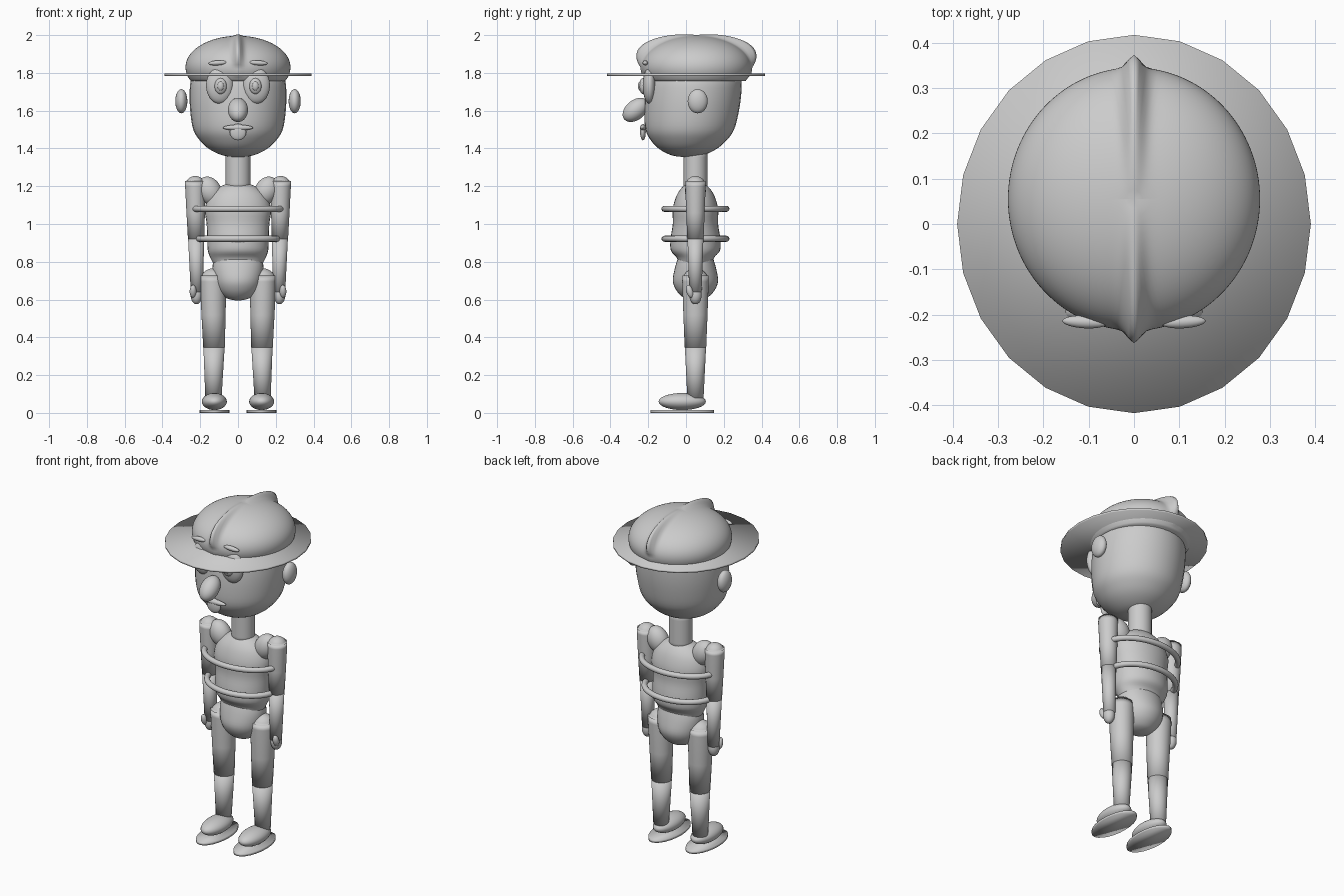
import bpy, bmesh, math
from mathutils import Matrix, Vector

if "Cube" in bpy.data.objects:
    bpy.data.objects.remove(bpy.data.objects["Cube"])

YC = 0.05  # body axis sits slightly behind the origin


def finish(name, bm, pair=False):
    bmesh.ops.recalc_face_normals(bm, faces=bm.faces[:])
    for f in bm.faces:
        f.smooth = True
    me = bpy.data.meshes.new(name)
    bm.to_mesh(me)
    bm.free()
    ob = bpy.data.objects.new(name, me)
    bpy.context.collection.objects.link(ob)
    if pair:
        ob.modifiers.new("mirror", 'MIRROR').use_mirror_merge = False
    return ob


def ball(name, loc, rad, rot=(0, 0, 0), pair=False):
    bm = bmesh.new()
    r = Matrix.Rotation(rot[2], 4, 'Z') @ Matrix.Rotation(rot[1], 4, 'Y') @ Matrix.Rotation(rot[0], 4, 'X')
    m = Matrix.Translation(loc) @ r @ Matrix.Diagonal((*rad, 1))
    bmesh.ops.create_uvsphere(bm, u_segments=32, v_segments=16, radius=1, matrix=m)
    return finish(name, bm, pair)


def disc(name, loc, rx, ry, h, pair=False):
    bm = bmesh.new()
    m = Matrix.Translation(loc) @ Matrix.Diagonal((rx, ry, h, 1))
    bmesh.ops.create_cone(bm, cap_ends=True, segments=24, radius1=1, radius2=1, depth=1, matrix=m)
    return finish(name, bm, pair)


def loft(name, rows, steps=4, pair=False, seg=32):
    """Smooth stack of ellipses: rows of (z, rx, ry, cx, cy)."""
    rows = [Vector(r) for r in rows]
    pts = []
    for i in range(len(rows) - 1):
        a, b, c, d = rows[max(i - 1, 0)], rows[i], rows[i + 1], rows[min(i + 2, len(rows) - 1)]
        for k in range(steps):
            t = k / steps
            pts.append(0.5 * (2 * b + (c - a) * t + (2 * a - 5 * b + 4 * c - d) * t * t
                              + (3 * b - a - 3 * c + d) * t ** 3))
    pts.append(rows[-1])
    bm = bmesh.new()
    rings = []
    for z, rx, ry, cx, cy in pts:
        rings.append([bm.verts.new((cx + max(rx, .001) * math.cos(2 * math.pi * i / seg),
                                    cy + max(ry, .001) * math.sin(2 * math.pi * i / seg), z))
                      for i in range(seg)])
    for p, q in zip(rings, rings[1:]):
        for i in range(seg):
            j = (i + 1) % seg
            bm.faces.new((p[i], p[j], q[j], q[i]))
    bm.faces.new(rings[0])
    bm.faces.new(rings[-1])
    return finish(name, bm, pair)


def limb(name, top, bottom, r_top, r_bottom, x_top, x_bottom, round_top=False):
    rows = [(bottom, r_bottom, r_bottom, x_bottom, YC), (top, r_top, r_top, x_top, YC)]
    if round_top:
        for a in (22, 45, 67, 82, 90):
            s, c = math.sin(math.radians(a)), math.cos(math.radians(a))
            rows.append((top + r_top * s, r_top * c, r_top * c, x_top, YC))
    return loft(name, rows, 2, True)


def hoop(name, z, rx, ry, minor):
    bm = bmesh.new()
    n, m = 64, 12
    v = []
    for i in range(n):
        a = 2 * math.pi * i / n
        for j in range(m):
            b = 2 * math.pi * j / m
            o = minor * math.cos(b)
            v.append(bm.verts.new(((rx + o) * math.cos(a), YC + (ry + o) * math.sin(a),
                                   z + minor * math.sin(b))))
    for i in range(n):
        for j in range(m):
            i2, j2 = (i + 1) % n, (j + 1) % m
            bm.faces.new((v[i * m + j], v[i2 * m + j], v[i2 * m + j2], v[i * m + j2]))
    return finish(name, bm)


# hat brim
disc("hat_brim", (0, 0, 1.79), 0.39, 0.417, 0.012)

# hat crown: cut ellipsoid with a raised seam front to back
bm = bmesh.new()
bmesh.ops.create_uvsphere(bm, u_segments=128, v_segments=48, radius=1)
bmesh.ops.bisect_plane(bm, geom=bm.verts[:] + bm.edges[:] + bm.faces[:], plane_co=(0, 0, -0.44),
                       plane_no=(0, 0, -1), clear_outer=True)
bmesh.ops.holes_fill(bm, edges=[e for e in bm.edges if e.is_boundary])
for vert in bm.verts:
    u = vert.co.copy()
    x, y, z = u.x * 0.278, 0.055 + u.y * 0.29, 1.83 + u.z * 0.166
    if u.z > -0.3:
        g = math.exp(-(x / 0.022) ** 2)
        w = max(0, 2 * abs(u.y) * max(u.z, 0)) ** 0.9
        y += g * u.y * (0.062 * w + 0.006)
        z += g * (0.018 * w + 0.004 * max(u.z, 0))
    vert.co = (x, y, z)
finish("hat_crown", bm)

# head
head = [(1.353, 0), (1.363, .08), (1.395, .15), (1.44, .2), (1.50, .237), (1.6, .253),
        (1.7, .256), (1.77, .246), (1.85, .2), (1.89, .1)]
loft("head", [(z, r, r * .99, 0, .03 + (z - 1.6) * .1) for z, r in head])

# face
ball("ears", (.3, .062, 1.65), (.032, .053, .064), pair=True)
ball("eyes", (.097, -.193, 1.733), (.072, .036, .096), pair=True)
ball("irises", (.092, -.228, 1.73), (.032, .02, .042), pair=True)
ball("pupils", (.092, -.243, 1.73), (.017, .012, .024), pair=True)
ball("eyebrows", (.108, -.216, 1.853), (.05, .014, .013), rot=(0, .06, .05), pair=True)
ball("nose", (0, -.267, 1.604), (.053, .078, .052), rot=(.7, 0, 0))
ball("upper_lip", (0, -.228, 1.51), (.08, .016, .015))
ball("lower_lip", (0, -.228, 1.487), (.044, .015, .044))

# neck, torso and pelvis
loft("neck", [(1.17, .066, .063, 0, YC), (1.4, .066, .063, 0, YC)])
torso = [(.78, .125, .09), (.82, .146, .098), (.86, .16, .13), (.92, .163, .132), (1.0, .166, .12),
         (1.08, .175, .12), (1.15, .15, .1), (1.195, .1, .07), (1.215, .05, .04)]
loft("torso", [(z, rx, ry, 0, YC) for z, rx, ry in torso])
pelvis = [(.594, 0, 0), (.6, .04, .04), (.615, .075, .07), (.65, .108, .102), (.7, .127, .12),
          (.77, .135, .108), (.83, .125, .09)]
loft("pelvis", [(z, rx, ry, 0, YC) for z, rx, ry in pelvis])

# straps round the chest
hoop("upper_strap", 1.08, .233, .164, .016)
hoop("lower_strap", .922, .212, .164, .016)

# arms
ball("shoulders", (.15, YC, 1.175), (.062, .055, .08), rot=(0, .5, 0), pair=True)
limb("upper_arms", 1.2, .92, .054, .043, .226, .222, True)
limb("forearms", .92, .64, .042, .033, .222, .217)
ball("hands", (.22, .05, .625), (.031, .033, .05), pair=True)
ball("thumbs", (.238, .02, .643), (.018, .018, .035), rot=(.3, 0, 0), pair=True)

# legs
limb("thighs", .695, .345, .07, .057, .132, .127, True)
limb("calves", .345, .08, .056, .043, .127, .13)
ball("shoes", (.125, -.02, .06), (.066, .125, .045), pair=True)
disc("soles", (.124, -.02, .0075), .079, .167, .015, pair=True)
